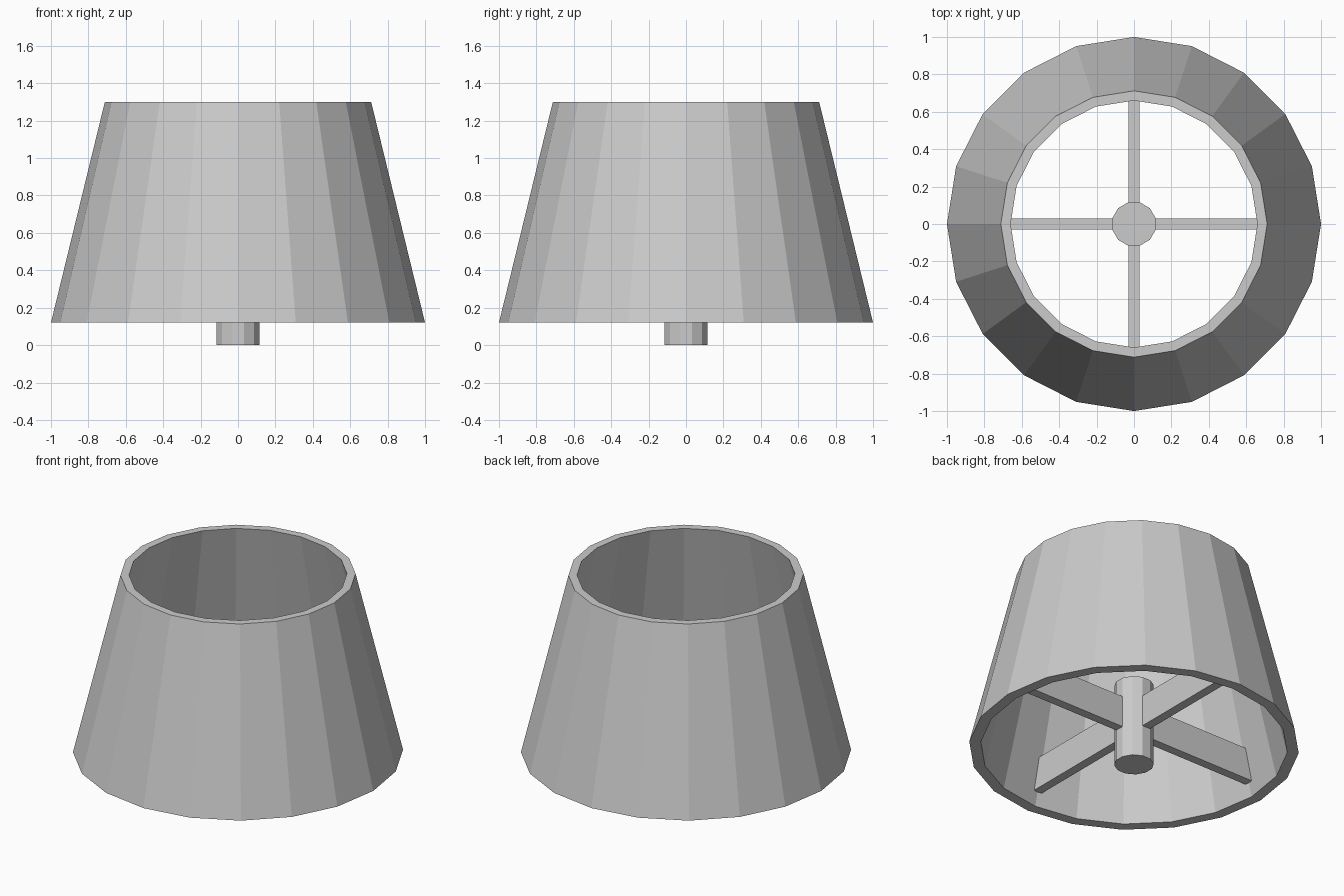
import bpy
from math import cos, sin, pi

if "Cube" in bpy.data.objects:
    bpy.data.objects.remove(bpy.data.objects["Cube"])


def make_object(name, verts, faces):
    mesh = bpy.data.meshes.new(name)
    mesh.from_pydata(verts, [], faces)
    mesh.update()
    obj = bpy.data.objects.new(name, mesh)
    bpy.context.collection.objects.link(obj)
    return obj


def revolve_loop(name, profile, sides):
    """Spin a closed (radius, z) profile around the z axis."""
    n = len(profile)
    verts = [(r * cos(2 * pi * i / sides), r * sin(2 * pi * i / sides), z)
             for i in range(sides) for r, z in profile]
    faces = []
    for i in range(sides):
        a, b = i * n, (i + 1) % sides * n
        for j in range(n):
            k = (j + 1) % n
            faces.append((a + j, b + j, b + k, a + k))
    return make_object(name, verts, faces)


# Tapered hollow shade, counter-clockwise wall section
revolve_loop("shade", [(0.93, 0.12), (1.0, 0.12), (0.712, 1.3), (0.66, 1.3)], 20)

# Central fitting
bpy.ops.mesh.primitive_cylinder_add(vertices=12, radius=0.12, depth=0.55,
                                    location=(0, 0, 0.275), rotation=(0, 0, pi / 12))
bpy.context.object.name = "hub"

# Four flat spokes with ends slanted to meet the shade wall
section = [(0.10, 0.21), (0.92, 0.21), (0.873, 0.42), (0.10, 0.42)]
for i in range(4):
    verts = [(x, y, z) for y in (-0.03, 0.03) for x, z in section]
    faces = [(0, 1, 2, 3), (7, 6, 5, 4)]
    faces += [(j, j + 4, (j + 1) % 4 + 4, (j + 1) % 4) for j in range(4)]
    spoke = make_object(f"spoke_{i + 1}", verts, faces)
    spoke.rotation_euler.z = i * pi / 2
